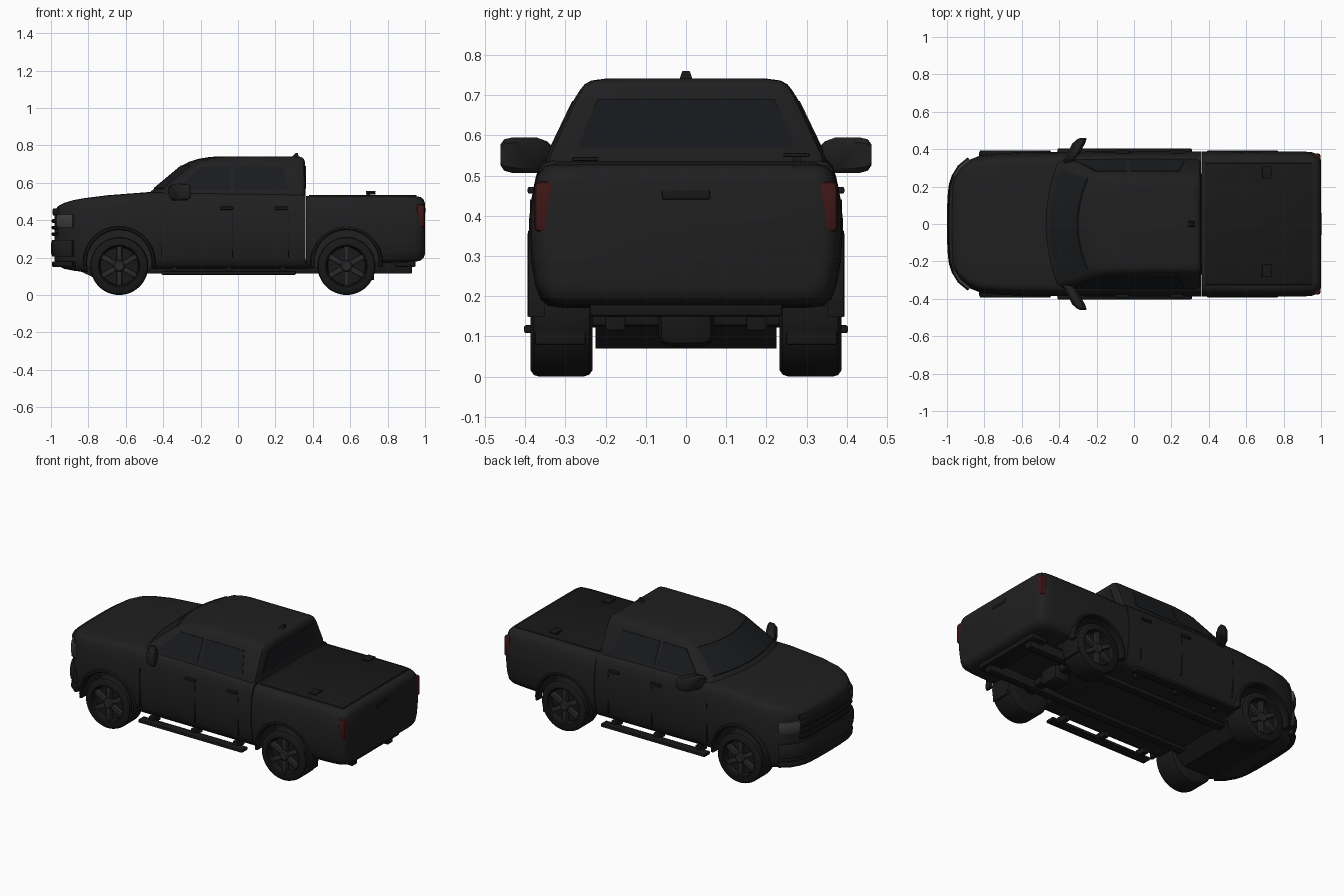
import bpy, bmesh
from math import sin, cos, pi, radians
from mathutils import Matrix, Vector

if "Cube" in bpy.data.objects:
    bpy.data.objects.remove(bpy.data.objects["Cube"])


def mat(name, c):
    m = bpy.data.materials.new(name)
    m.diffuse_color = (*c, 1)
    m.use_nodes = True
    m.node_tree.nodes["Principled BSDF"].inputs["Base Color"].default_value = m.diffuse_color
    return m


PAINT = mat("dark_paint", (.014, .014, .015))
TRIM = mat("trim", (.009, .009, .009))
GLASS = mat("glass", (.010, .011, .013))
RIM = mat("rim", (.022, .022, .023))
LAMP = mat("lamp", (.05, .05, .052))
RED = mat("tail_lamp", (.05, .008, .008))


def finish(name, bm, m):
    bmesh.ops.recalc_face_normals(bm, faces=bm.faces[:])
    me = bpy.data.meshes.new(name)
    bm.to_mesh(me)
    bm.free()
    me.materials.append(m)
    ob = bpy.data.objects.new(name, me)
    bpy.context.collection.objects.link(ob)
    return ob


def loft(name, rings, m, cyclic=True, cap=True):
    bm = bmesh.new()
    vs = [[bm.verts.new(p) for p in r] for r in rings]
    n = len(rings[0])
    for a, b in zip(vs, vs[1:]):
        for i in range(n if cyclic else n - 1):
            j = (i + 1) % n
            bm.faces.new((a[i], a[j], b[j], b[i]))
    if cap:
        bm.faces.new(vs[0])
        bm.faces.new(vs[-1])
    return finish(name, bm, m)


def box(name, lo, hi, m, bevel=.004, rot=0, pivot=(0, 0, 0)):
    lo, hi = Vector(lo), Vector(hi)
    bm = bmesh.new()
    bmesh.ops.create_cube(bm, size=1)
    for v in bm.verts:
        v.co = (lo + hi) / 2 + Vector(a * abs(b) for a, b in zip(v.co, hi - lo))
    if bevel:
        bmesh.ops.bevel(bm, geom=bm.edges[:], offset=bevel, segments=2, profile=.5, affect='EDGES')
    p = Vector(pivot)
    bm.transform(Matrix.Translation(p) @ Matrix.Rotation(rot, 4, 'Y') @ Matrix.Translation(-p))
    return finish(name, bm, m)


def lathe(name, x, z, s, prof, m, n=40):
    return loft(name, [[(x + r * cos(2 * pi * i / n), s * y, z + r * sin(2 * pi * i / n))
                        for i in range(n)] for r, y in prof], m)


# Body shell sections: x, half width, bottom, top
SEC = [(.78, 0), (.88, .015), (.93, .06), (.965, .16), (.99, .32), (1, .48), (1, .62),
       (.985, .76), (.965, .87), (.94, .94), (.90, .98), (.84, .995), (.5, 1)]


def shell(name, stations):
    rings = []
    for x, w, b, t in stations:
        h = [(x, w * u, b + (t - b) * v) for u, v in SEC]
        rings.append(h + [(p[0], -p[1], p[2]) for p in reversed(h)])
    return loft(name, rings, PAINT)


body = shell("front_body", [
    (-.982, .17, .19, .43), (-.977, .20, .17, .455), (-.962, .25, .155, .475), (-.93, .302, .14, .492),
    (-.88, .343, .13, .507), (-.82, .367, .122, .518), (-.7, .380, .13, .533), (-.48, .384, .14, .55),
    (-.2, .387, .14, .55), (.2, .388, .14, .545), (.36, .388, .14, .54)])
bed = shell("cargo_bed", [
    (.364, .388, .14, .53), (.6, .390, .165, .531), (.9, .388, .175, .531), (.95, .384, .178, .529),
    (.978, .374, .185, .523), (.992, .36, .198, .511), (1.0, .34, .22, .49)])

# Wheel wells
WX, WZ = (-.635, .58), .155
for ob, x in ((body, WX[0]), (bed, WX[1])):
    for s in (1, -1):
        cut = lathe("well_cutter", x, .175, s, [(.176, .215), (.176, .5)], TRIM, 48)
        cut.hide_render = True
        md = ob.modifiers.new("well", 'BOOLEAN')
        md.operation, md.solver, md.object = 'DIFFERENCE', 'EXACT', cut
        bpy.context.view_layer.objects.active = ob
        bpy.ops.object.modifier_apply(modifier="well")
        bpy.data.objects.remove(cut)

# Cab greenhouse
hw = lambda z: .345 - (z - .55) * .48
fx = lambda z: -.47 + 1.2 * (z - .55)
bow = lambda v: .07 * v * v
CAB = [(.50, fx(.52), .36, .352), (.55, fx(.55), .36, hw(.55)), (.60, fx(.6), .36, hw(.6)),
       (.69, fx(.69), .359, hw(.69)), (.712, -.262, .357, .264), (.727, -.215, .352, .252),
       (.736, -.165, .342, .236), (.741, -.11, .325, .20)]
rings = []
for z, f, r, w in CAB:
    h = [(r, .5 * w), (r, .92 * w), (r - .008, .975 * w), (r - .03, w), (.1, w), (f + .13, w), (f + .09, .98 * w)]
    h += [(f + bow(v), v * w) for v in (.93, .8, .6, .4, .2)]
    rings.append([(x, y, z) for x, y in h] + [(f, 0, z)] + [(x, -y, z) for x, y in reversed(h)])
loft("cab", rings, PAINT)

# Windows
VS = (-.88, -.8, -.6, -.4, -.2, 0, .2, .4, .6, .8, .88)
loft("windshield", [[(fx(z) + bow(v) - d, v * hw(z), z + d) for v in VS]
                    for z, d in ((.565, -.004), (.57, .003), (.69, .003), (.695, -.004))], GLASS, False, False)
for s in (1, -1):
    for nm, lo, hi in (("front_window", (-.32, -.04), (-.20, -.04)), ("rear_window", (-.02, .27), (-.02, .24))):
        quad = [(lo[0], .56), (lo[1], .56), (hi[1], .685), (hi[0], .685)]
        loft(nm, [[(x, s * (hw(z) + d), z) for x, z in quad] for d in (-.004, .003)], GLASS)
loft("back_glass", [[(x, y, z) for y, z in ((-.27, .57), (.27, .57), (.22, .69), (-.22, .69))]
                    for x in (.35, .363)], GLASS)

# Roof fin
loft("roof_fin", [[(.285, w, z0), (.325, w, z0), (.32, w / 2, .76), (.31, w / 2, .76)]
                  for w, z0 in ((-.018, .735), (.018, .735))], TRIM)

# Nose strips swept round the front
HALF = [(.1, -.983), (.17, -.979), (.21, -.974), (.252, -.96), (.302, -.93), (.343, -.88), (.367, -.82)]
PATH = [(-y, x) for y, x in reversed(HALF)] + [(0, -.984)] + HALF


def nose(name, z0, z1, out, m, i0=0, i1=len(PATH)):
    rings = []
    e = (z1 - z0) * .25
    for i in range(i0, i1):
        y, x = PATH[i]
        a, b = PATH[max(i - 1, 0)], PATH[min(i + 1, len(PATH) - 1)]
        t = Vector((b[1] - a[1], b[0] - a[0])).normalized()
        nx, ny = -t.y, t.x
        rings.append([(x + nx * o, y + ny * o, z) for o, z in
                      ((-.03, z0), (out * .6, z0), (out, z0 + e), (out, z1 - e), (out * .6, z1), (-.03, z1))])
    return loft(name, rings, m)


nose("hood_lip", .425, .462, .008, PAINT, 3, 12)
for z in (.395, .36, .325):
    nose("grille_bar", z - .010, z + .010, .012, TRIM, 3, 12)
nose("front_bumper", .205, .295, .016, PAINT, 1, 14)
nose("lower_valance", .15, .18, .010, TRIM, 1, 14)
nose("headlight", .36, .43, .012, LAMP, 1, 4)
nose("headlight", .36, .43, .012, LAMP, 11, 14)

# Wheels and arches
for x in WX:
    for s in (1, -1):
        lathe("tyre", x, WZ, s, [(.09, .232), (.138, .232), (.150, .24), (.155, .256), (.155, .364), (.151, .378),
                                 (.14, .386), (.112, .387), (.106, .382), (.10, .352)], TRIM, 48)
        lathe("wheel_hub", x, WZ, s, [(.032, .34), (.032, .374), (.024, .382)], RIM, 20)
        for k in range(6):
            box("wheel_spoke", (x - .014, s * .345, WZ + .02), (x + .014, s * .375, WZ + .106), RIM, .003,
                k * pi / 3, (x, 0, WZ))
        arc = []
        for k in range(25):
            a = radians(-8 + 196 * k / 24)
            arc.append([(x + r * cos(a), s * y, .175 + r * sin(a)) for r, y in
                        ((.172, .35), (.172, .388), (.178, .394), (.188, .392), (.194, .378), (.194, .35))])
        loft("wheel_arch", arc, TRIM)
    # Axles
    box("axle", (x - .03, -.24, WZ - .03), (x + .03, .24, WZ + .03), TRIM, .012)
    box("differential", (x - .06, -.07, .075), (x + .06, .07, .21), TRIM, .03)

# Underbody
loft("skid_plate", [[(-.86, y, .15), (-.84, y, .125), (-.72, y, .07), (-.56, y, .07), (-.48, y, .15)]
                    for y in (-.225, .225)], TRIM)
for s in (1, -1):
    box("frame_rail", (-.5, s * .15, .115), (.93, s * .20, .19), TRIM)
box("hitch_beam", (.84, -.24, .15), (.95, .24, .2), TRIM, .008)

# Side details
for s in (1, -1):
    box("running_board", (-.41, s * .345, .108), (.31, s * .403, .128), TRIM, .006)
    for x in (-.34, -.05, .24):
        box("board_bracket", (x - .015, s * .30, .112), (x + .015, s * .37, .15), TRIM, 0)
    for x in (-.06, .23):
        box("door_handle", (x - .035, s * .375, .455), (x + .035, s * .394, .472), TRIM, .005)
    for x in (-.41, -.03, .27):
        box("door_seam", (x - .002, s * .37, .20), (x + .002, s * .3875, .44), TRIM, 0)
    box("mud_flap", (.715, s * .25, .08), (.728, s * .375, .22), TRIM, .003)
    box("tail_light", (.955, s * .325, .36), (.997, s * .377, .485), RED, .012)
    # Mirrors
    mr = []
    for y, x0, x1, z0, z1 in ((.325, -.375, -.33, .535, .565), (.345, -.372, -.32, .515, .585),
                              (.37, -.362, -.295, .506, .594), (.43, -.33, -.262, .506, .595),
                              (.452, -.305, -.254, .512, .59), (.461, -.285, -.256, .525, .578)):
        c, d = (x1 - x0) * .2, (z1 - z0) * .15
        mr.append([(x, s * y, z) for x, z in ((x0 + c, z0), (x1 - c, z0), (x1, z0 + d), (x1, z1 - d),
                                              (x1 - c, z1), (x0 + c, z1), (x0, z1 - d), (x0, z0 + d))])
    loft("side_mirror", mr, PAINT)

# Tailgate and bed fittings
box("tailgate_handle", (.99, -.06, .44), (1.003, .06, .465), TRIM, .004)
box("bed_cover", (.38, -.325, .52), (.955, .325, .5345), TRIM, .003)
for y, h in ((.275, .556), (-.25, .546)):
    box("bed_latch", (.685, y - .033, h - .010), (.735, y + .033, h), TRIM, .003)
    box("latch_post", (.69, y - .01, .525), (.705, y + .01, h - .004), TRIM, 0)

# Shading
bpy.ops.object.select_all(action='SELECT')
bpy.context.view_layer.objects.active = body
bpy.ops.object.shade_smooth_by_angle(angle=radians(35))
